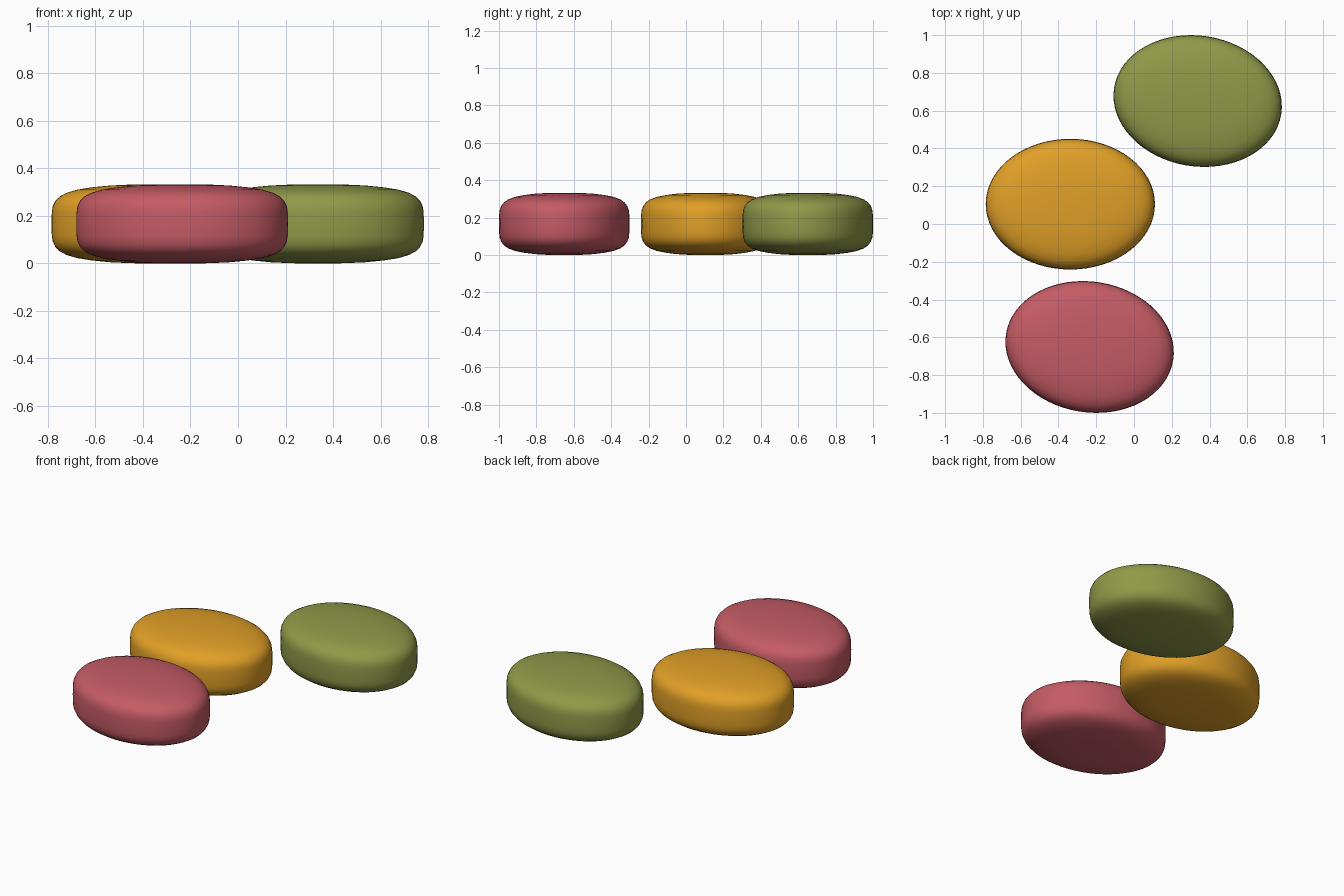
import bpy, bmesh, math

if "Cube" in bpy.data.objects:
    bpy.data.objects.remove(bpy.data.objects["Cube"])

HEIGHT = 0.333
SEGMENTS = 64
# half profile of the soft rim: (radius fraction, height fraction from mid-plane)
RIM = [(0.25, 0.995), (0.45, 0.97), (0.62, 0.925), (0.76, 0.865), (0.86, 0.785),
       (0.925, 0.69), (0.965, 0.58), (0.99, 0.44), (0.998, 0.28), (1.0, 0.0)]
PROFILE = RIM + [(r, -h) for r, h in reversed(RIM[:-1])]


def material(name, colour):
    mat = bpy.data.materials.new(name)
    mat.diffuse_color = (*colour, 1)
    mat.use_nodes = True
    mat.node_tree.nodes["Principled BSDF"].inputs["Base Color"].default_value = mat.diffuse_color
    return mat


def pebble(name, x, y, turn, mat):
    """Oval rounded disc with gently domed top and bottom."""
    bm = bmesh.new()
    half = HEIGHT / 2
    rings = []
    for r, h in PROFILE:
        rings.append([bm.verts.new((0.448 * r * math.cos(a), 0.346 * r * math.sin(a), h * half))
                      for a in (2 * math.pi * i / SEGMENTS for i in range(SEGMENTS))])
    poles = [bm.verts.new((0, 0, half)), bm.verts.new((0, 0, -half))]
    for i in range(SEGMENTS):
        j = (i + 1) % SEGMENTS
        for up, low in zip(rings, rings[1:]):
            bm.faces.new((up[i], low[i], low[j], up[j]))
        bm.faces.new((poles[0], rings[0][i], rings[0][j]))
        bm.faces.new((poles[1], rings[-1][j], rings[-1][i]))
    for f in bm.faces:
        f.smooth = True
    mesh = bpy.data.meshes.new(name)
    bm.to_mesh(mesh)
    bm.free()
    mesh.materials.append(mat)
    obj = bpy.data.objects.new(name, mesh)
    obj.location = (x, y, half)
    obj.rotation_euler.z = math.radians(turn)
    bpy.context.collection.objects.link(obj)


pebble("red_pebble", -0.235, -0.651, -9, material("soft red", (0.56, 0.105, 0.13)))
pebble("yellow_pebble", -0.337, 0.105, 0, material("amber", (0.75, 0.35, 0.02)))
pebble("green_pebble", 0.337, 0.651, -9, material("olive green", (0.28, 0.32, 0.065)))
